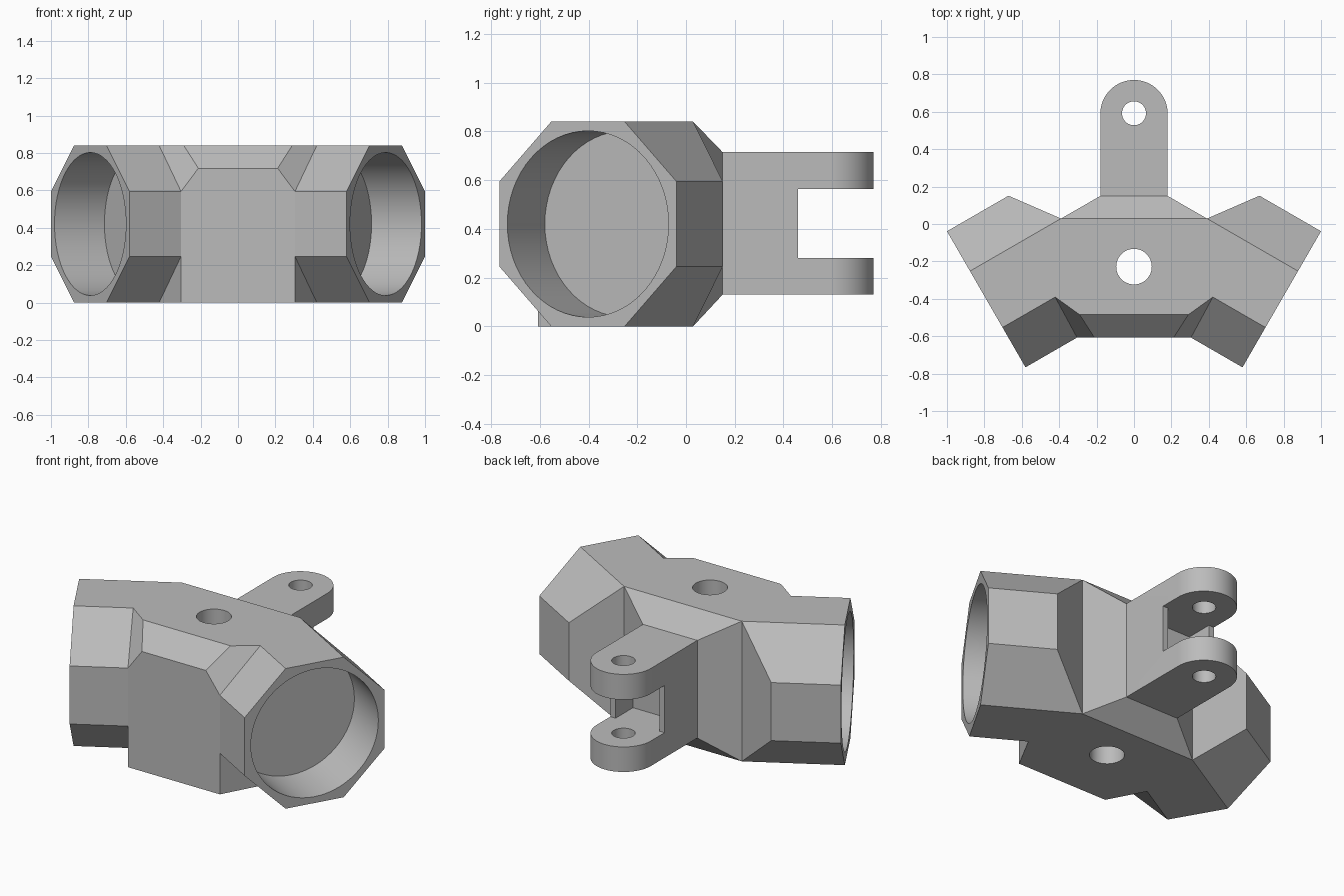
import bpy, bmesh, math
from mathutils import Vector

if "Cube" in bpy.data.objects:
    bpy.data.objects.remove(bpy.data.objects["Cube"])

mat = bpy.data.materials.new("plain_grey")
mat.diffuse_color = (0.5, 0.5, 0.5, 1)
mat.use_nodes = True
mat.node_tree.nodes["Principled BSDF"].inputs["Base Color"].default_value = mat.diffuse_color

MID_Z, APO = 0.42, 0.42                       # octagon centre height and apothem
RAD = APO / math.cos(math.pi / 8)
C30, S30 = math.cos(math.pi / 6), 0.5
START = [0.38, 0.562, 0.325, 0.318]           # arm length at each octagon corner pair
LENGTHS = START + START[::-1]


def make_object(name, bm):
    bmesh.ops.recalc_face_normals(bm, faces=bm.faces[:])
    me = bpy.data.meshes.new(name)
    bm.to_mesh(me)
    bm.free()
    ob = bpy.data.objects.new(name, me)
    bpy.context.collection.objects.link(ob)
    me.materials.append(mat)
    return ob


def prism(name, outline, z0, z1):
    bm = bmesh.new()
    face = bm.faces.new([bm.verts.new((x, y, z0)) for x, y in outline])
    new = bmesh.ops.extrude_face_region(bm, geom=[face])["geom"]
    bmesh.ops.translate(bm, vec=(0, 0, z1 - z0),
                        verts=[g for g in new if isinstance(g, bmesh.types.BMVert)])
    return make_object(name, bm)


def arc(cx, cy, r, a0, a1, n):
    return [(cx + r * math.cos(a0 + (a1 - a0) * i / n),
             cy + r * math.sin(a0 + (a1 - a0) * i / n)) for i in range(n + 1)]


def box(name, x, y0, y1, z0, z1):
    return prism(name, [(-x, y0), (x, y0), (x, y1), (-x, y1)], z0, z1)


def round_hole(name, y, r):
    return prism(name, arc(0, y, r, 0, math.tau, 48)[:-1], -0.2, 1.1)


def cut(ob, cutters):
    for c in cutters:
        mod = ob.modifiers.new("cut", 'BOOLEAN')
        mod.operation, mod.solver, mod.object = 'DIFFERENCE', 'EXACT', c
        bpy.context.view_layer.objects.active = ob
        bpy.ops.object.modifier_apply(modifier=mod.name)
        bpy.data.objects.remove(c)


def finish(ob):
    bpy.ops.object.select_all(action='DESELECT')
    ob.select_set(True)
    bpy.context.view_layer.objects.active = ob
    bpy.ops.object.shade_smooth_by_angle(angle=math.radians(22))


def arm_point(side, s, w, z):
    """s runs inward from the mouth, w across the arm."""
    return Vector((side * (0.79 - C30 * s + S30 * w), -0.4025 + S30 * s + C30 * w, MID_Z + z))


def octagon(side, lengths):
    return [arm_point(side, lengths[i], RAD * math.cos(math.radians(22.5 + 45 * i)),
                      RAD * math.sin(math.radians(22.5 + 45 * i))) for i in range(8)]


# Octagonal socket arms with a blind round bore
def socket_arm(name, side, n=64, r=0.382, depth=0.308):
    bm = bmesh.new()
    mouth = [bm.verts.new(p) for p in octagon(side, [0] * 8)]
    root = [bm.verts.new(p) for p in octagon(side, LENGTHS)]
    rings = [[bm.verts.new(arm_point(side, s, r * math.cos(math.tau * i / n),
                                     r * math.sin(math.tau * i / n))) for i in range(n)]
             for s in (0, depth)]
    for a, b in ((mouth, root), rings):
        k = len(a)
        for i in range(k):
            j = (i + 1) % k
            bm.faces.new((a[i], a[j], b[j], b[i]))
    bm.faces.new(rings[1])
    for q in ((0, 1, 6, 7), (1, 2, 5, 6), (2, 3, 4, 5)):
        bm.faces.new([root[i] for i in q])
    rim = [e for e in bm.edges if len(e.link_faces) == 1]
    bmesh.ops.triangle_fill(bm, edges=rim, use_beauty=True)
    return make_object(name, bm)


for label, side in (("left", -1), ("right", 1)):
    finish(socket_arm(label + "_socket_arm", side))

# Chamfered centre block: hull around the arm roots and the front and back faces
bm = bmesh.new()
for side in (-1, 1):
    for p in octagon(side, LENGTHS)[1:7]:
        bm.verts.new(p)
    for x, y, z in ((0.29, -0.485, 0.84), (0.212, -0.607, 0.718), (0.305, -0.607, 0),
                    (0.18, 0.15, 0.13), (0.18, 0.15, 0.715)):
        bm.verts.new((side * x, y, z))
hull = bmesh.ops.convex_hull(bm, input=bm.verts[:])
bmesh.ops.delete(bm, geom=list({g for g in hull["geom_interior"]
                                if isinstance(g, bmesh.types.BMVert)}), context='VERTS')
bmesh.ops.dissolve_limit(bm, angle_limit=math.radians(4), verts=bm.verts[:], edges=bm.edges[:])
block = make_object("centre_block", bm)
cut(block, [round_hole("bolt_hole_cutter", -0.228, 0.095)])
finish(block)

# Forked hinge lug: rounded bar with a slot, a recess behind it and a pin hole
fork = prism("hinge_fork", [(-0.18, 0.1), (0.18, 0.1)] + arc(0, 0.59, 0.18, 0, math.pi, 32),
             0.13, 0.715)
cut(fork, [box("slot_cutter", 0.4, 0.46, 1.0, 0.28, 0.563),
           box("recess_cutter", 0.145, 0.295, 0.6, 0.28, 0.563),
           round_hole("pin_hole_cutter", 0.592, 0.064)])
finish(fork)
